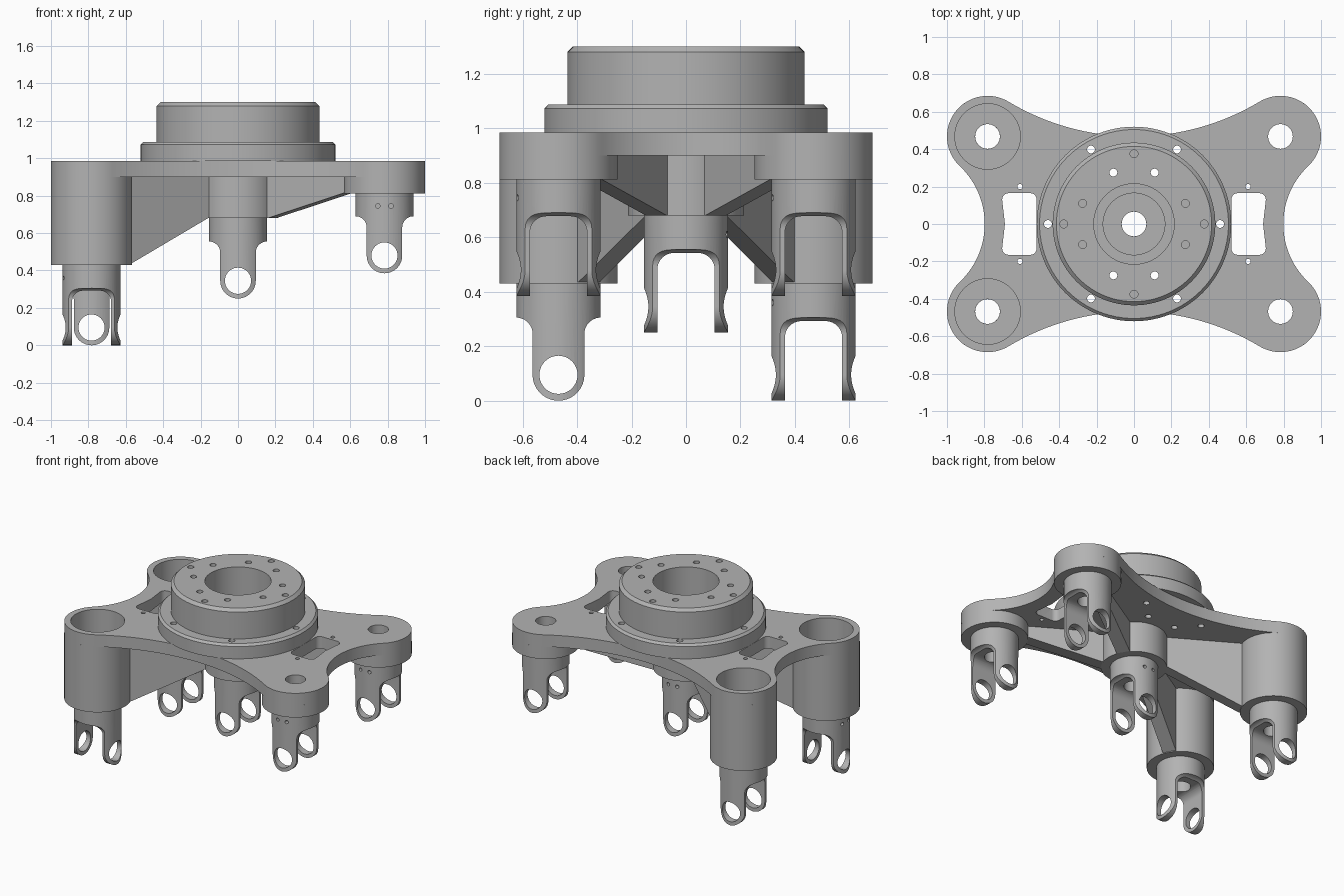
import bpy, bmesh, math
from mathutils import Vector, Matrix

if "Cube" in bpy.data.objects:
    bpy.data.objects.remove(bpy.data.objects["Cube"])

grey = bpy.data.materials.new("cast_grey")
grey.diffuse_color = (0.45, 0.45, 0.45, 1)
grey.use_nodes = True
grey.node_tree.nodes["Principled BSDF"].inputs["Base Color"].default_value = grey.diffuse_color

BX, BY, BR = 0.783, 0.468, 0.217      # corner boss centre and radius
PLATE_LOW, PLATE_TOP = 0.90, 0.985


def finish(name, bm):
    bmesh.ops.recalc_face_normals(bm, faces=bm.faces)
    me = bpy.data.meshes.new(name)
    bm.to_mesh(me)
    bm.free()
    me.materials.append(grey)
    ob = bpy.data.objects.new(name, me)
    bpy.context.collection.objects.link(ob)
    return ob


def smooth(ob):
    bpy.ops.object.select_all(action='DESELECT')
    ob.select_set(True)
    bpy.context.view_layer.objects.active = ob
    bpy.ops.object.shade_smooth_by_angle(angle=math.radians(25))


def arc(cx, cy, r, a0, a1, n):
    return [(cx + r * math.cos(math.radians(a0 + (a1 - a0) * i / n)),
             cy + r * math.sin(math.radians(a0 + (a1 - a0) * i / n))) for i in range(n + 1)]


def add_prism(bm, pts, lo, hi, axis='z'):
    """Extrude a 2D outline along an axis (x: pts are y,z; y: pts are x,z)."""
    def put(p, h):
        return {'z': (p[0], p[1], h), 'y': (p[0], h, p[1]), 'x': (h, p[0], p[1])}[axis]
    a = [bm.verts.new(put(p, lo)) for p in pts]
    b = [bm.verts.new(put(p, hi)) for p in pts]
    bm.faces.new(a)
    bm.faces.new(b)
    for i in range(len(pts)):
        j = (i + 1) % len(pts)
        bm.faces.new((a[i], a[j], b[j], b[i]))


def add_hole(bm, x, y, r, lo, hi, axis='z', n=24):
    add_prism(bm, arc(x, y, r, 0, 360 - 360 / n, n - 1), lo, hi, axis)


def lathe(name, profile, x=0, y=0, n=72):
    """Revolve a closed (radius, z) profile."""
    bm = bmesh.new()
    rings = [[bm.verts.new((x + r * math.cos(math.tau * i / n), y + r * math.sin(math.tau * i / n), z))
              for i in range(n)] for r, z in profile]
    for k, ring in enumerate(rings):
        nxt = rings[(k + 1) % len(rings)]
        for i in range(n):
            j = (i + 1) % n
            bm.faces.new((ring[i], ring[j], nxt[j], nxt[i]))
    return finish(name, bm)


def boolean(ob, bm_tool, op='DIFFERENCE'):
    tool = finish("cutter", bm_tool)
    tool.hide_render = True
    mod = ob.modifiers.new("cut", 'BOOLEAN')
    mod.operation, mod.object, mod.solver = op, tool, 'EXACT'
    bpy.context.view_layer.objects.active = ob
    bpy.ops.object.modifier_apply(modifier=mod.name)
    bpy.data.objects.remove(tool)


# Bolt positions
flange_bolts = [(0.46 * math.cos(math.radians(a)), 0.46 * math.sin(math.radians(a))) for a in range(0, 360, 60)]
through_bolts = [(sx * 0.11, sy * 0.275) for sx in (-1, 1) for sy in (-1, 1)]
blind_bolts = [(sx * 0.275, sy * 0.11) for sx in (-1, 1) for sy in (-1, 1)]
blind_bolts += [(0.375, 0), (-0.375, 0), (0, 0.375), (0, -0.375)]

# Plate outline: four boss arcs joined by tangent concave arcs
R_LONG, R_SIDE = 1.307, 0.427
Y_LONG = BY + math.sqrt((R_LONG + BR) ** 2 - BX ** 2)
X_SIDE = BX + math.sqrt((R_SIDE + BR) ** 2 - BY ** 2)
t_long = math.degrees(math.atan2(Y_LONG - BY, -BX))
t_side = math.degrees(math.atan2(-BY, X_SIDE - BX))
quarter = arc(X_SIDE, 0, R_SIDE, 180, t_side + 180, 14)[:-1]
quarter += arc(BX, BY, BR, t_side, t_long, 36)
quarter += arc(0, Y_LONG, R_LONG, t_long - 180, -90, 16)[1:]
half = quarter + [(-x, y) for x, y in quarter[-2::-1]]
outline = half + [(x, -y) for x, y in half[-2:0:-1]]
bm = bmesh.new()
add_prism(bm, outline, PLATE_LOW, PLATE_TOP)
plate = finish("base_plate", bm)

# Plate openings
bm = bmesh.new()
span = (PLATE_LOW - 0.05, PLATE_TOP + 0.05)
add_hole(bm, 0, 0, 0.165, *span, n=72)
for s in (-1, 1):
    add_hole(bm, -BX, s * BY, 0.175, *span, n=72)
    add_hole(bm, BX, s * BY, 0.066, *span, n=36)
    # side window with rounded corners and a bowed outer edge
    win = (arc(0.67, 0.13, 0.035, 0, 90, 6) + arc(0.555, 0.13, 0.035, 90, 180, 6)
           + arc(0.555, -0.13, 0.035, 180, 270, 6) + arc(0.67, -0.13, 0.035, 270, 360, 6) + [(0.69, 0)])
    add_prism(bm, [(s * x, y) for x, y in win], *span)
    for t in (-1, 1):
        add_hole(bm, s * 0.61, t * 0.2, 0.014, *span, n=16)
for x, y in flange_bolts + through_bolts:
    add_hole(bm, x, y, 0.021, *span, n=20)
boolean(plate, bm)
smooth(plate)

# Stepped bearing housing on top
housing = lathe("bearing_housing", [
    (0.215, PLATE_TOP), (0.52, PLATE_TOP), (0.52, 1.073), (0.505, 1.088), (0.435, 1.088),
    (0.435, 1.28), (0.415, 1.3), (0.215, 1.3)], n=96)
bm = bmesh.new()
for x, y in flange_bolts:
    add_hole(bm, x, y, 0.021, 0.95, 1.2, n=20)
for x, y in through_bolts:
    add_hole(bm, x, y, 0.021, 0.95, 1.35, n=20)
for x, y in blind_bolts:
    add_hole(bm, x, y, 0.021, 1.22, 1.35, n=20)
boolean(housing, bm)
smooth(housing)

# Central hub and corner bosses
smooth(lathe("centre_hub", [(0.066, 0.68), (0.213, 0.68), (0.213, PLATE_LOW),
                            (0.165, PLATE_LOW), (0.165, 0.74), (0.066, 0.74)]))
for s, side in ((-1, "front"), (1, "back")):
    smooth(lathe(side + "_tall_boss", [(0.066, 0.43), (BR, 0.43), (BR, PLATE_LOW),
                                       (0.175, PLATE_LOW), (0.175, 0.49), (0.066, 0.49)], -BX, s * BY))
    smooth(lathe(side + "_short_boss", [(0.066, 0.812), (BR, 0.812), (BR, PLATE_LOW), (0.066, PLATE_LOW)],
                 BX, s * BY))

# Diagonal ribs from hub to bosses, with sloping undersides
reach = math.hypot(BX, BY)
for sx in (-1, 1):
    for sy in (-1, 1):
        low = 0.43 if sx < 0 else 0.812
        bm = bmesh.new()
        end = reach - 0.195
        add_prism(bm, [(0.185, 0.68), (0.213, 0.68), (reach - BR, low + 0.005), (end, low + 0.005),
                       (end, PLATE_LOW), (0.185, PLATE_LOW)], -0.045, 0.045, 'y')
        bm.transform(Matrix.Rotation(math.atan2(sy * BY, sx * BX), 4, 'Z'))
        finish("diagonal_rib", bm)

# Clevis: round shank trimmed to two eye lugs
bm = bmesh.new()
add_hole(bm, 0, 0, 0.155, 0, 0.43, n=64)
clevis = finish("clevis", bm)
bm = bmesh.new()
right = arc(0, 0.095, 0.095, -90, 0, 14) + arc(0.155, 0.245, 0.06, 180, 90, 10) + [(0.2, 0.305), (0.2, 0.5)]
add_prism(bm, right + [(-x, z) for x, z in right[:0:-1]], -0.3, 0.3, 'y')
boolean(clevis, bm, 'INTERSECT')
bm = bmesh.new()
slot = [(0.105, -0.1)] + arc(0.045, 0.232, 0.06, 0, 90, 10)
add_prism(bm, slot + [(-y, z) for y, z in slot[::-1]], -0.3, 0.3, 'x')
boolean(clevis, bm)
bm = bmesh.new()
add_hole(bm, 0, 0.095, 0.07, -0.3, 0.3, 'y', 40)
add_hole(bm, 0, 0, 0.066, 0.25, 0.5, n=36)
for x in (-0.035, 0.035):
    add_hole(bm, x, 0.36, 0.012, -0.2, -0.12, 'y', 14)
boolean(clevis, bm)
smooth(clevis)

# Place the five clevises
places = [("centre_clevis", 0, 0, 0.25, 180), ("front_left_clevis", -BX, -BY, 0, -90),
          ("back_left_clevis", -BX, BY, 0, 0), ("front_right_clevis", BX, -BY, 0.385, 0),
          ("back_right_clevis", BX, BY, 0.385, 0)]
for i, (name, x, y, z, turn) in enumerate(places):
    ob = clevis if i == 0 else bpy.data.objects.new(name, clevis.data)
    if i:
        bpy.context.collection.objects.link(ob)
    ob.name = name
    ob.location = (x, y, z)
    ob.rotation_euler.z = math.radians(turn)
